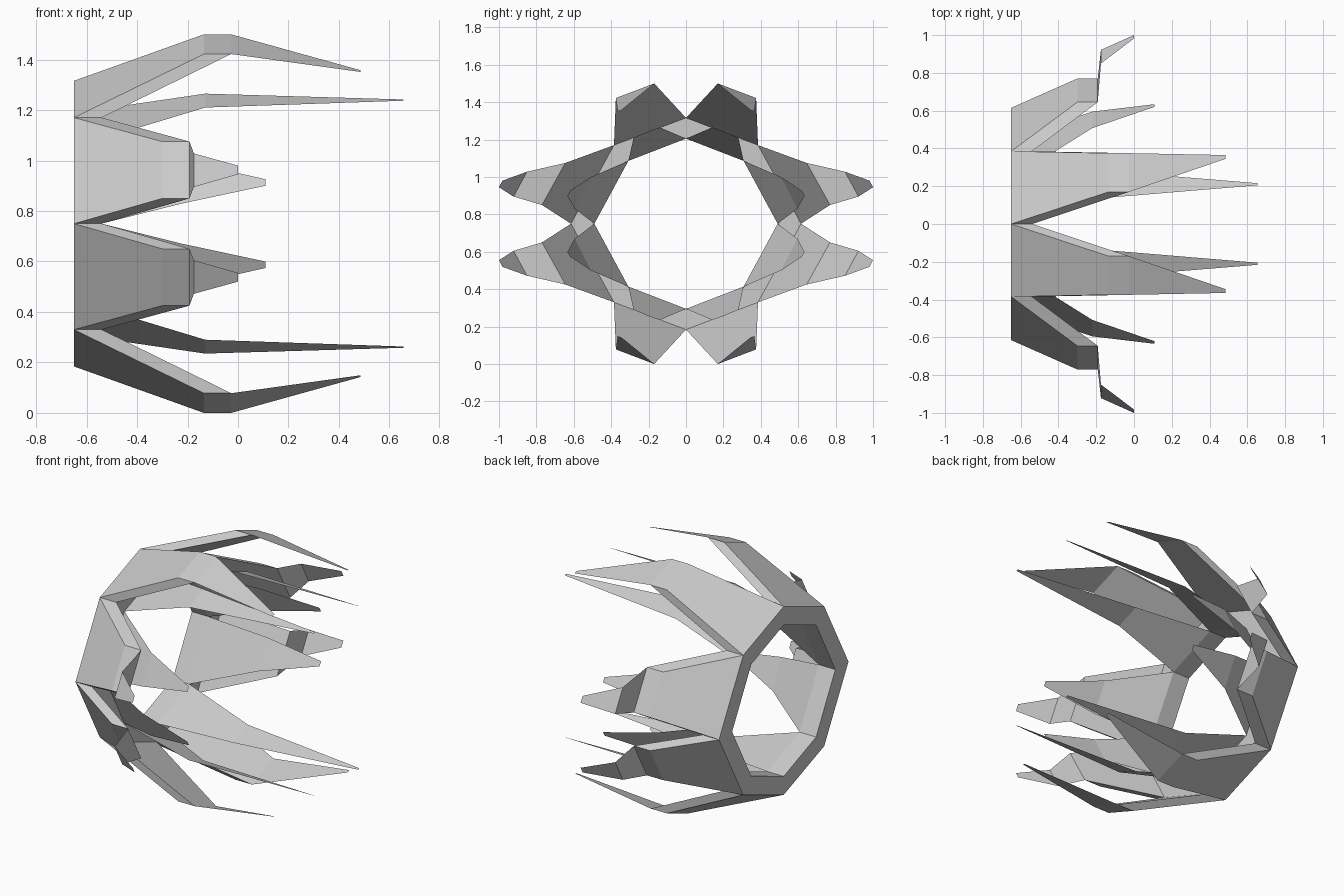
import bpy, bmesh

if "Cube" in bpy.data.objects:
    bpy.data.objects.remove(bpy.data.objects["Cube"])

CZ = 0.75            # height of the ring axis
BACK, FRONT = -0.65, -0.54

# One quarter of the octagon outline (y, z relative to the axis)
OUTER = [(0, 0.566), (0.385, 0.42), (0.615, 0)]
INNER = [(0, 0.455), (0.308, 0.336), (0.49, 0)]


def edge(x, pair):
    return [(x, y, z) for y, z in pair]


def build(name, quads):
    """Make a quarter from quads and mirror it across y and z."""
    bm = bmesh.new()
    for q in quads:
        bm.faces.new([bm.verts.new(p) for p in q])
    bmesh.ops.remove_doubles(bm, verts=bm.verts, dist=0.0005)
    bmesh.ops.recalc_face_normals(bm, faces=bm.faces)
    me = bpy.data.meshes.new(name)
    bm.to_mesh(me)
    bm.free()
    ob = bpy.data.objects.new(name, me)
    ob.location.z = CZ
    bpy.context.collection.objects.link(ob)
    mod = ob.modifiers.new("mirror", 'MIRROR')
    mod.use_axis = (False, True, True)
    mod.merge_threshold = 0.0005
    return ob


def strip(edges):
    """Quads joining consecutive two-point edges."""
    return [[a[0], a[1], b[1], b[0]] for a, b in zip(edges, edges[1:])]


def claw(base, shoulder, x, tips):
    """Thick arm grown from a ring side, ending in a thin blade."""
    v, w = edge(BACK, base), edge(FRONT, base)
    a, b = edge(x, shoulder), edge(x + 0.108, shoulder)
    return strip([v, a, b, w]) + [[v[i], w[i], b[i], a[i]] for i in (0, 1)] + strip([b] + tips)


# Octagonal ring: back face, inner wall, front face
ring = []
for i in (0, 1):
    o, n = OUTER[i:i + 2], INNER[i:i + 2]
    ring += strip([edge(BACK, o), edge(BACK, n), edge(FRONT, n), edge(FRONT, o)])
build("ring", ring)

# Outer claws: upper/lower pairs bend inwards, side pairs flare out
build("outer_upper_claws", claw(OUTER[:2], [(0.17, 0.75), (0.375, 0.672)], -0.135,
                                [edge(0.485, [(0.345, 0.608), (0.365, 0.601)])]))
build("outer_side_claws", claw(OUTER[1:], [(0.645, 0.325), (0.77, 0.1)], -0.3,
                               [edge(-0.175, [(0.85, 0.278), (0.922, 0.145)]),
                                edge(0.0, [(0.982, 0.23), (1.0, 0.195)])]))

# Inner blades: thin sheets from the front inner rim
build("inner_upper_blades", strip([edge(FRONT, INNER[:2]),
                                   edge(-0.13, [(0.14, 0.515), (0.28, 0.46)]),
                                   edge(0.655, [(0.205, 0.492), (0.216, 0.487)])]))
build("inner_side_blades", strip([edge(FRONT, INNER[1:]),
                                  edge(-0.22, [(0.508, 0.25), (0.595, 0.08)]),
                                  edge(0.108, [(0.62, 0.176), (0.634, 0.15)])]))
